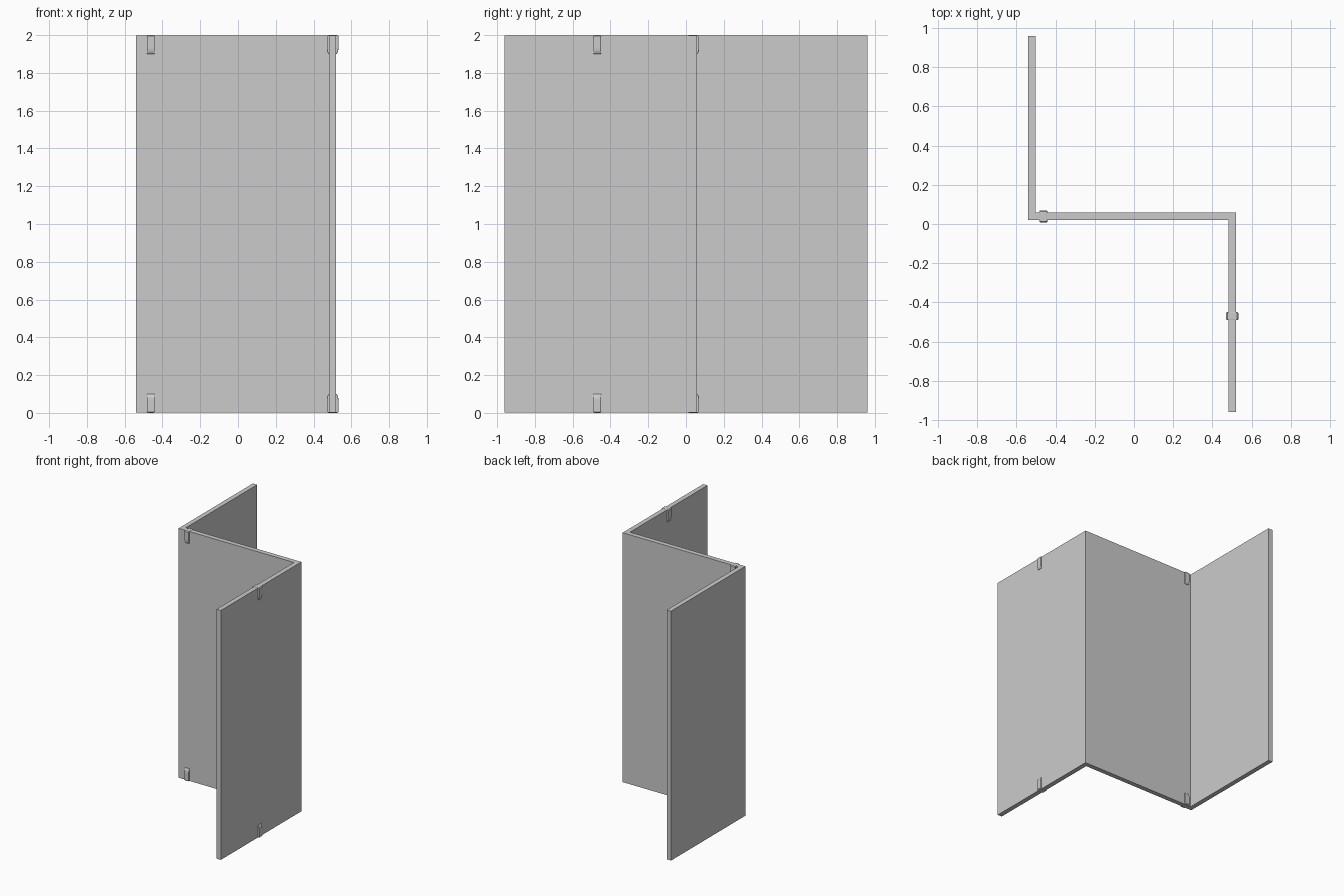
import bpy, bmesh
from mathutils import Matrix, Vector

cube = bpy.data.objects.get("Cube")
if cube:
    bpy.data.objects.remove(cube)

grey = bpy.data.materials.new("plain grey")
grey.use_nodes = True
colour = (0.6, 0.6, 0.6, 1)
grey.diffuse_color = colour
grey.node_tree.nodes["Principled BSDF"].inputs["Base Color"].default_value = colour


def extrude_profile(name, points, depth):
    """Closed outline in XY, extruded upwards along Z."""
    bm = bmesh.new()
    face = bm.faces.new([bm.verts.new((x, y, 0)) for x, y in points])
    new = bmesh.ops.extrude_face_region(bm, geom=[face])["geom"]
    bmesh.ops.translate(bm, vec=(0, 0, depth),
                        verts=[v for v in new if isinstance(v, bmesh.types.BMVert)])
    bmesh.ops.recalc_face_normals(bm, faces=bm.faces)
    mesh = bpy.data.meshes.new(name)
    bm.to_mesh(mesh)
    bm.free()
    mesh.materials.append(grey)
    obj = bpy.data.objects.new(name, mesh)
    bpy.context.collection.objects.link(obj)
    return obj


# Folded screen: one zigzag outline, stood upright
LIP = 0.002
screen = extrude_profile("folded_screen", [
    (-0.54, 0.02), (0.482, 0.02), (0.482, -0.96), (0.52, -0.96),
    (0.52, 0.058), (-0.502, 0.058), (-0.502, 0.96), (-0.54, 0.96)], 2 - 2 * LIP)
screen.location.z = LIP

# Clip cross-section: straight arms that curve in to the panel at their tips
half = [(0.021, 0.9), (0.025, 0.905), (0.029, 0.915), (0.031, 0.93),
        (0.031, 0.994), (0.025, 1.0)]
outline = half + [(-x, z) for x, z in reversed(half)]
WIDTH = 0.04


def add_clip(name, x, y, turn, end):
    clip = extrude_profile(name, outline, WIDTH)
    # Stand the outline up, centre it, and flip it for the lower edge
    place = (Matrix.Translation((x, y, 1)) @ Matrix.Diagonal((1, 1, end, 1))
             @ Matrix.Rotation(turn, 4, "Z") @ Matrix.Translation((0, WIDTH / 2, 0))
             @ Matrix.Rotation(1.5707963, 4, "X"))
    clip.data.transform(place)
    if end < 0:
        clip.data.flip_normals()
    # Soften the vertical corners of the arms
    bevel = clip.modifiers.new("soft_edges", "BEVEL")
    bevel.width = 0.004
    bevel.segments = 2
    bevel.angle_limit = 1.2
    # Small pin head on the outer end
    bm = bmesh.new()
    bmesh.ops.create_cone(bm, cap_ends=True, segments=16, radius1=0.009, radius2=0.009,
                          depth=0.004, matrix=Matrix.Translation((x, y, 1 + end * 0.998)))
    mesh = bpy.data.meshes.new(name + "_pin")
    bm.to_mesh(mesh)
    bm.free()
    mesh.materials.append(grey)
    bpy.context.collection.objects.link(bpy.data.objects.new(name + "_pin", mesh))


for label, end in (("upper", 1), ("lower", -1)):
    add_clip(label + "_middle_clip", -0.462, 0.039, 1.5707963, end)
    add_clip(label + "_front_clip", 0.501, -0.47, 0, end)
